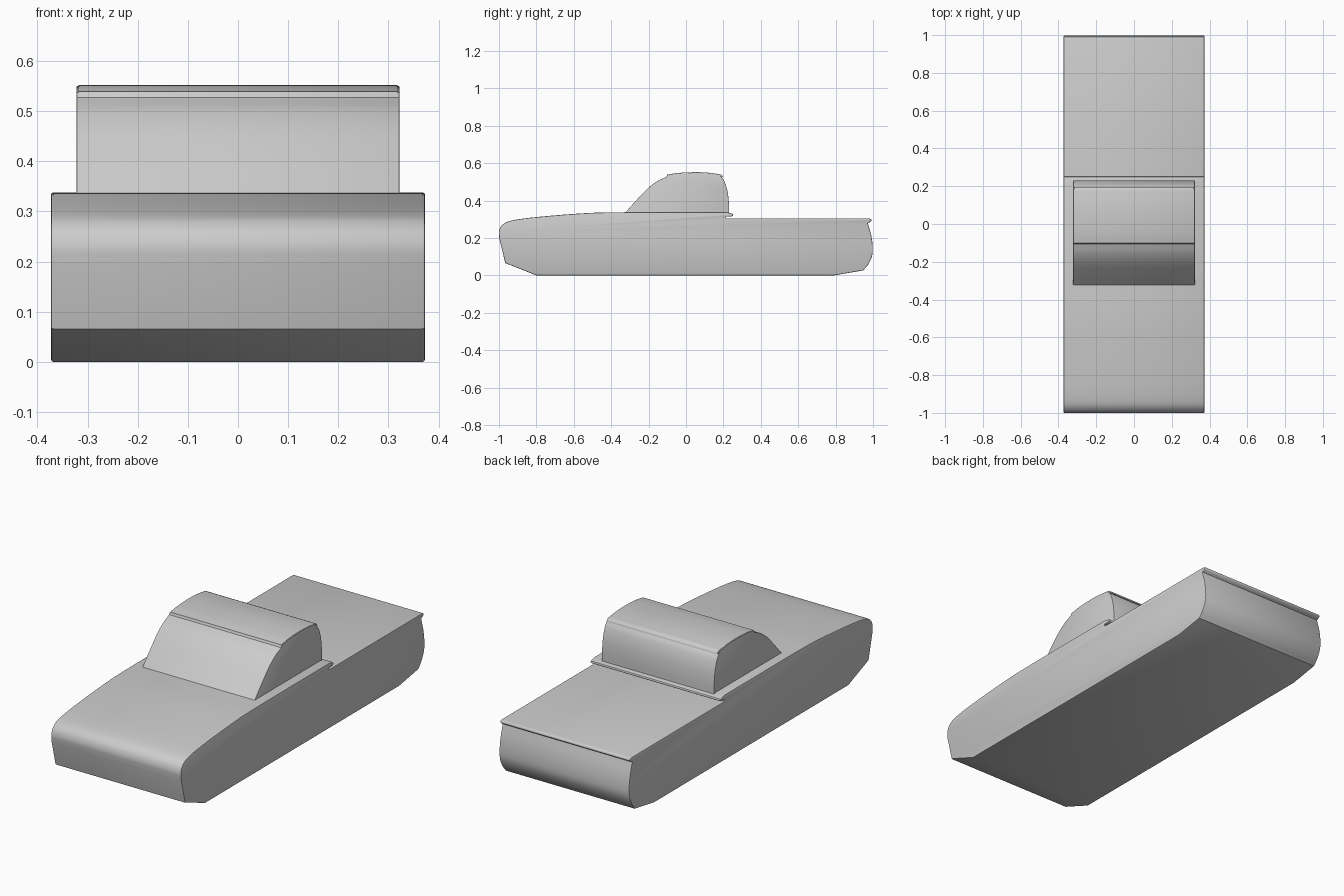
import bpy, bmesh, math
from mathutils import Vector

if "Cube" in bpy.data.objects:
    bpy.data.objects.remove(bpy.data.objects["Cube"])


def smooth(points, steps=5):
    """Catmull-Rom curve through the given (y, z) points."""
    p = [Vector(q) for q in points]
    p = [2 * p[0] - p[1]] + p + [2 * p[-1] - p[-2]]
    out = []
    for a, b, c, d in zip(p, p[1:], p[2:], p[3:]):
        for i in range(steps):
            t = i / steps
            out.append(0.5 * (2 * b + (c - a) * t + (2 * a - 5 * b + 4 * c - d) * t * t
                              + (3 * b - a - 3 * c + d) * t ** 3))
    return out + [p[-2]]


def extrude_profile(name, profile, half_width, bevel):
    """Side profile extruded across x, with softened side rims."""
    bm = bmesh.new()
    face = bm.faces.new([bm.verts.new((-half_width, y, z)) for y, z in profile])
    geo = bmesh.ops.extrude_face_region(bm, geom=[face], use_keep_orig=True)
    moved = [g for g in geo["geom"] if isinstance(g, bmesh.types.BMVert)]
    bmesh.ops.translate(bm, verts=moved, vec=(2 * half_width, 0, 0))
    bmesh.ops.recalc_face_normals(bm, faces=bm.faces[:])
    rims = [e for e in bm.edges if abs(e.verts[0].co.x - e.verts[1].co.x) < 1e-5]
    bmesh.ops.bevel(bm, geom=rims, offset=bevel, segments=2, profile=0.5,
                    affect='EDGES', clamp_overlap=False)
    mesh = bpy.data.meshes.new(name)
    bm.to_mesh(mesh)
    bm.free()
    obj = bpy.data.objects.new(name, mesh)
    bpy.context.collection.objects.link(obj)
    bpy.ops.object.select_all(action='DESELECT')
    obj.select_set(True)
    bpy.context.view_layer.objects.active = obj
    bpy.ops.object.shade_smooth_by_angle(angle=math.radians(30))
    return obj


# Body: floor, curved tail, boot lip, deck step, sloping bonnet and nose
tail = smooth([(0.948, 0.027), (0.975, 0.06), (0.995, 0.105), (0.998, 0.155),
               (0.99, 0.215), (0.972, 0.28)])
boot_lip = smooth([(0.982, 0.284), (0.991, 0.292), (0.989, 0.301), (0.978, 0.305)], 3)
deck_lip = smooth([(0.238, 0.314), (0.251, 0.319), (0.25, 0.329), (0.236, 0.333)], 3)
bonnet = smooth([(-0.32, 0.338), (-0.52, 0.334), (-0.78, 0.314), (-0.93, 0.294),
                 (-0.982, 0.27), (-1.0, 0.235), (-0.998, 0.195)])
body = ([(-0.80, 0), (0.79, 0)] + tail + boot_lip + [(0.215, 0.305), (0.215, 0.314)]
        + deck_lip + [(0.215, 0.338)] + bonnet + [(-0.966, 0.066)])
extrude_profile("body", body, 0.373, 0.005)

# Cabin: windscreen, roof and rear window
windscreen = smooth([(-0.33, 0.33), (-0.26, 0.408), (-0.205, 0.465), (-0.155, 0.503),
                     (-0.105, 0.527)])
roof = smooth([(-0.1, 0.537), (-0.04, 0.546), (0.05, 0.55), (0.12, 0.547), (0.175, 0.54)])
rear_window = smooth([(0.19, 0.527), (0.207, 0.5), (0.222, 0.45), (0.229, 0.39),
                      (0.23, 0.33)])
extrude_profile("cabin", windscreen + roof + rear_window, 0.322, 0.002)

# Thin roof panel with rounded rear edge
panel = roof[:-1] + smooth([(0.178, 0.541), (0.193, 0.534), (0.197, 0.524)], 3)
panel += [(0.175, 0.524), (-0.105, 0.524)]
extrude_profile("roof_panel", [(y, z + 0.002) for y, z in panel], 0.318, 0.001)
